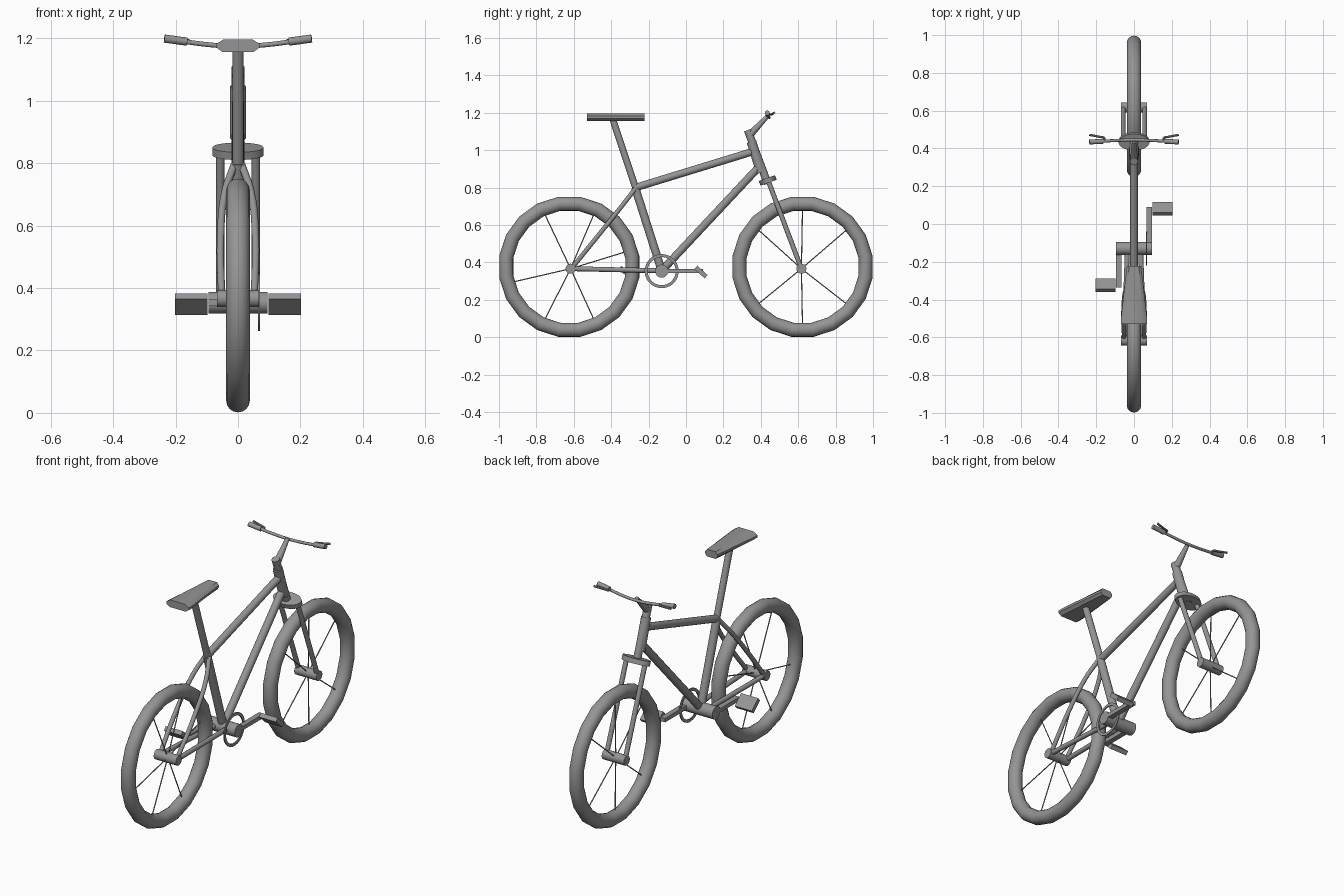
import bpy, bmesh, math
from mathutils import Vector, Matrix

if "Cube" in bpy.data.objects:
    bpy.data.objects.remove(bpy.data.objects["Cube"])

grey = bpy.data.materials.new("plain grey")
grey.use_nodes = True
grey.diffuse_color = (0.3, 0.3, 0.3, 1)
grey.node_tree.nodes["Principled BSDF"].inputs["Base Color"].default_value = (0.3, 0.3, 0.3, 1)


def finish(name, bm, smooth=True):
    bmesh.ops.recalc_face_normals(bm, faces=bm.faces)
    mesh = bpy.data.meshes.new(name)
    bm.to_mesh(mesh)
    bm.free()
    mesh.materials.append(grey)
    ob = bpy.data.objects.new(name, mesh)
    bpy.context.collection.objects.link(ob)
    if smooth:
        bpy.ops.object.select_all(action='DESELECT')
        ob.select_set(True)
        bpy.context.view_layer.objects.active = ob
        bpy.ops.object.shade_smooth_by_angle(angle=math.radians(35))
    return ob


def rod(bm, a, b, r, sides=16, r2=None):
    a, b = Vector(a), Vector(b)
    turn = (b - a).to_track_quat('Z', 'Y').to_matrix().to_4x4()
    bmesh.ops.create_cone(bm, cap_ends=True, segments=sides, radius1=r, radius2=r2 or r,
                          depth=(b - a).length, matrix=Matrix.Translation((a + b) / 2) @ turn)


def tube(name, a, b, r, sides=16, r2=None):
    bm = bmesh.new()
    rod(bm, a, b, r, sides, r2)
    return finish(name, bm)


def box(name, centre, size, tilt=0):
    bm = bmesh.new()
    bmesh.ops.create_cube(bm, size=1, matrix=Matrix.Translation(centre)
                          @ Matrix.Rotation(tilt, 4, 'X') @ Matrix.Diagonal((*size, 1)))
    return finish(name, bm, False)


def lathe(name, profile, centre, steps):
    """Closed (x, radius) profile turned about the x axis."""
    bm = bmesh.new()
    rings = []
    for i in range(steps):
        t = 2 * math.pi * (i + 0.5) / steps
        rings.append([bm.verts.new(Vector(centre) + Vector((x, r * math.cos(t), r * math.sin(t))))
                      for x, r in profile])
    n = len(profile)
    for i in range(steps):
        p, q = rings[i], rings[(i + 1) % steps]
        for j in range(n):
            k = (j + 1) % n
            bm.faces.new((p[j], p[k], q[k], q[j]))
    return finish(name, bm)


def pipe(name, points, r):
    """Rod following a smooth path."""
    cu = bpy.data.curves.new(name, 'CURVE')
    cu.dimensions = '3D'
    cu.bevel_depth, cu.bevel_resolution, cu.use_fill_caps = r, 3, True
    cu.resolution_u = 6
    s = cu.splines.new('BEZIER')
    s.bezier_points.add(len(points) - 1)
    for bp, p in zip(s.bezier_points, points):
        bp.co = p
        bp.handle_left_type = bp.handle_right_type = 'AUTO'
    cu.materials.append(grey)
    ob = bpy.data.objects.new(name, cu)
    bpy.context.collection.objects.link(ob)


# Wheels: tyre, spokes and hub
def wheel(side, y, hub, turn):
    tyre = [(0.038 * math.cos(a), 0.341 + 0.038 * math.sin(a))
            for a in [2 * math.pi * i / 16 for i in range(16)]]
    lathe(side + "_tyre", tyre, (0, y, 0.376), 20)
    bm = bmesh.new()
    for deg in (40, 90, 140, 220, 270, 320):
        t = math.radians(deg + turn)
        rod(bm, hub, (0, y + 0.32 * math.cos(t), 0.376 + 0.32 * math.sin(t)), 0.003, 6)
    finish(side + "_spokes", bm)
    tube(side + "_hub", (-0.068, *hub[1:]), (0.068, *hub[1:]), 0.027)


front_hub, rear_hub = (0, 0.617, 0.366), (0, -0.617, 0.366)
wheel("front", 0.623, front_hub, 0)
wheel("rear", -0.624, rear_hub, -25)

# Frame
tube("seat_tube", (0, -0.272, 0.8), (0, -0.13, 0.355), 0.022)
tube("seat_post", (0, -0.393, 1.17), (0, -0.26, 0.77), 0.018)
tube("top_tube", (0, -0.27, 0.8), (0, 0.36, 0.993), 0.02)
tube("down_tube", (0, -0.13, 0.355), (0, 0.385, 0.905), 0.021)
tube("head_tube", (0, 0.35, 1.045), (0, 0.402, 0.88), 0.026)
tube("steerer", (0, 0.33, 1.107), (0, 0.437, 0.82), 0.021)

# Fork crown: an oval disc square to the steering axis
bm = bmesh.new()
bmesh.ops.create_cone(bm, cap_ends=True, segments=32, radius1=1, radius2=1, depth=1,
                      matrix=Matrix.Translation((0, 0.437, 0.838))
                      @ Matrix.Rotation(math.radians(20), 4, 'X')
                      @ Matrix.Diagonal((0.082, 0.046, 0.026, 1)))
finish("fork_crown", bm)

# Stem and handlebar
tube("stem", (0, 0.335, 1.075), (0, 0.435, 1.18), 0.021, 16, 0.011)
pipe("handlebar", [(-0.2, 0.436, 1.193), (-0.08, 0.443, 1.178), (0, 0.445, 1.174),
                   (0.08, 0.443, 1.178), (0.2, 0.436, 1.193)], 0.008)

# Parts repeated on both sides
for side, s in (("left", 1), ("right", -1)):
    tube(side + "_fork_leg", (s * 0.057, 0.44, 0.835), (s * 0.057, 0.617, 0.366), 0.013)
    pipe(side + "_seat_stay", [(s * 0.012, -0.27, 0.795), (s * 0.042, -0.34, 0.705),
                               (s * 0.056, -0.46, 0.555), (s * 0.052, -0.61, 0.37)], 0.012)
    tube(side + "_chain_stay", (s * 0.052, -0.61, 0.366), (s * 0.035, -0.13, 0.355), 0.013)
    tube(side + "_grip", (s * 0.163, 0.438, 1.189), (s * 0.236, 0.434, 1.199), 0.013)
    bm = bmesh.new()
    lever = [(s * 0.155, 0.438, 1.188), (s * 0.158, 0.458, 1.191),
             (s * 0.185, 0.462, 1.194), (s * 0.236, 0.472, 1.2)]
    for a, b in zip(lever, lever[1:]):
        rod(bm, a, b, 0.006, 8)
    finish(side + "_brake_lever", bm)

# Saddle: tapered towards the nose, widest at mid height
bm = bmesh.new()
ends = []
for y, w in ((-0.53, 0.069), (-0.5, 0.069), (-0.222, 0.038)):
    half = [(0.72, 1.156), (1, 1.17), (1, 1.182), (0.68, 1.196)]
    outline = [(w * f, z) for f, z in half] + [(-w * f, z) for f, z in reversed(half)]
    ends.append([bm.verts.new((x, y, z)) for x, z in outline])
for p, q in zip(ends, ends[1:]):
    for j in range(len(p)):
        k = (j + 1) % len(p)
        bm.faces.new((p[j], p[k], q[k], q[j]))
bm.faces.new(ends[0])
bm.faces.new(ends[-1])
finish("saddle", bm)

# Drivetrain
tube("bottom_bracket", (-0.095, -0.13, 0.353), (0.095, -0.13, 0.353), 0.035, 20)
lathe("chainring", [(0.064, 0.075), (0.07, 0.075), (0.07, 0.091), (0.064, 0.091)],
      (0, -0.13, 0.353), 32)
for side, s, y in (("left", 1, 0.08), ("right", -1, -0.325)):
    box(side + "_crank", (s * 0.08, (y - 0.13) / 2, 0.353), (0.03, abs(y + 0.13) + 0.02, 0.022))
    box(side + "_pedal", (s * 0.15, y, 0.348), (0.105, 0.075, 0.024), math.radians(-42))
